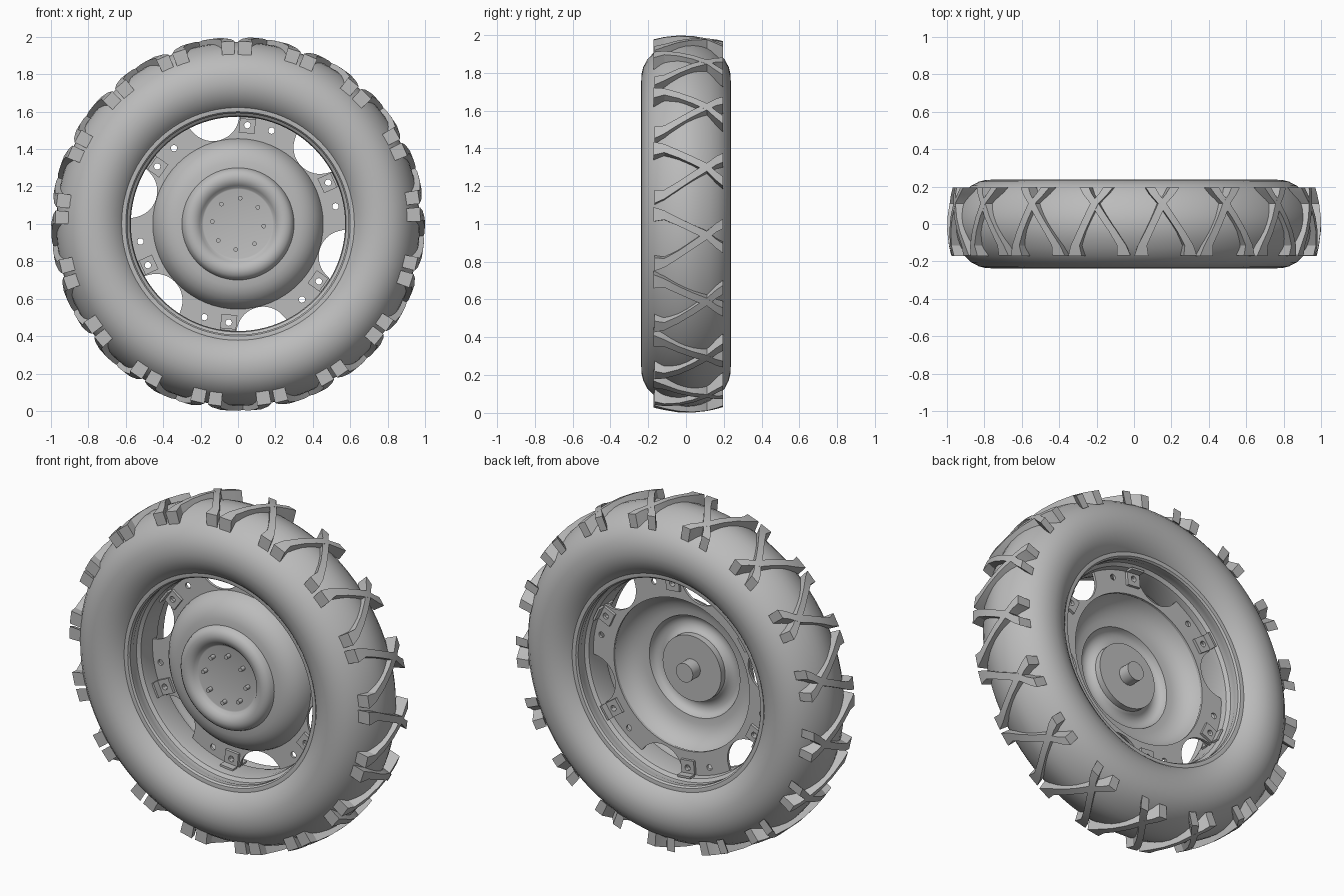
import bpy, bmesh, math
from mathutils import Matrix, Vector

cube = bpy.data.objects.get("Cube")
if cube:
    bpy.data.objects.remove(cube)

GREY = (0.5, 0.5, 0.5, 1)
grey = bpy.data.materials.new("plain_grey")
grey.use_nodes = True
grey.diffuse_color = GREY
grey.node_tree.nodes["Principled BSDF"].inputs["Base Color"].default_value = GREY

LUGS, SPOKES = 17, 6


def polar(a, r, y):
    """Point on the wheel: angle runs from the top towards +x."""
    return Vector((r * math.sin(a), y, 1 + r * math.cos(a)))


def finish(name, bm, smooth=None):
    bmesh.ops.recalc_face_normals(bm, faces=bm.faces)
    mesh = bpy.data.meshes.new(name)
    bm.to_mesh(mesh)
    bm.free()
    ob = bpy.data.objects.new(name, mesh)
    bpy.context.collection.objects.link(ob)
    mesh.materials.append(grey)
    if smooth:
        bpy.ops.object.select_all(action='DESELECT')
        ob.select_set(True)
        bpy.context.view_layer.objects.active = ob
        bpy.ops.object.shade_smooth_by_angle(angle=math.radians(smooth))
    return ob


def lathe(name, profile, segs=96, smooth=35):
    """Turn a closed loop of (radius, y) points around the axle."""
    bm = bmesh.new()
    rings = []
    for r, y in profile:
        if r == 0:
            rings.append([bm.verts.new(polar(0, 0, y))] * segs)
        else:
            rings.append([bm.verts.new(polar(math.tau * i / segs, r, y)) for i in range(segs)])
    for a, b in zip(rings, rings[1:] + rings[:1]):
        if a[0] == a[1] and b[0] == b[1]:
            continue  # both points lie on the axle
        for i in range(segs):
            j = (i + 1) % segs
            bm.faces.new(list(dict.fromkeys((a[i], a[j], b[j], b[i]))))
    return finish(name, bm, smooth)


def mirrored(half):
    return half + [(r, -y) for r, y in reversed(half) if y != 0]


def add_box(bm, a, r, y, size):
    """Box with size (tangential, axial, radial) at a wheel position."""
    m = Matrix.Translation(polar(a, r, y)) @ Matrix.Rotation(a, 4, 'Y')
    bmesh.ops.create_cube(bm, size=1, matrix=m @ Matrix.Diagonal((*size, 1)))


def add_cylinder(bm, a, r, y, radius, depth, segs=16):
    m = Matrix.Translation(polar(a, r, y)) @ Matrix.Rotation(math.pi / 2, 4, 'X')
    bmesh.ops.create_cone(bm, cap_ends=True, segments=segs, radius1=radius,
                          radius2=radius, depth=depth, matrix=m)


# Tyre carcass
lathe("tyre", mirrored([(.605, .14), (.615, .16), (.64, .188), (.67, .211), (.71, .23),
                        (.75, .237), (.79, .236), (.83, .226), (.87, .205), (.905, .172),
                        (.935, .13), (.957, .08), (.968, .04), (.972, 0)]))

# Tread lugs: two crossing arms per unit, (offset, y, half width), ending in a broad foot
left_arm = [(.07, .195, .026), (.045, .16, .024), (0, .11, .022), (-.035, .035, .021),
            (-.07, -.04, .021), (-.105, -.115, .024), (-.11, -.172, .038)]
right_arm = [(-.06, .195, .026), (-.04, .16, .024), (0, .11, .022), (.05, .035, .021),
             (.1, -.04, .021), (.145, -.115, .024), (.155, -.168, .036)]
bm = bmesh.new()
for k in range(LUGS):
    base = math.radians(8.8) + math.tau * k / LUGS
    for arm in (left_arm, right_arm):
        rows = []
        for t, y, w in arm:
            top, bottom = 1.0 - 0.8 * y * y, 0.955 - 1.7 * y * y
            rows.append([bm.verts.new(polar(base + (t + s * w) / .97, r, y))
                         for s, r in ((-1, bottom), (-1, top), (1, top), (1, bottom))])
        for a, b in zip(rows, rows[1:]):
            for i in range(4):
                j = (i + 1) % 4
                bm.faces.new((a[i], a[j], b[j], b[i]))
        bm.faces.new(rows[0])
        bm.faces.new(rows[-1])
finish("tread_lugs", bm, 20)

# Rim barrel with stepped bead seats
inner = mirrored([(.612, .168), (.6, .166), (.592, .155), (.592, .13), (.598, .115),
                  (.596, .09), (.578, .075), (.573, .05), (.573, 0)])
outer = [(r + .014, y) for r, y in reversed(inner)]
lathe("rim_barrel", inner + outer)

# Bolt-hole cutter for spokes and brackets
TAB, HOLE = math.radians(5.4), math.radians(19.8)
bm = bmesh.new()
for k in range(SPOKES):
    for a in (TAB, HOLE):
        add_cylinder(bm, a + math.tau * k / SPOKES, .53, .03, .017, .2)
cutter = finish("bolt_hole_cutter", bm)
cutter.hide_render = True
cutter.hide_viewport = True


def drill(ob):
    mod = ob.modifiers.new("bolt_holes", 'BOOLEAN')
    mod.operation, mod.solver, mod.object = 'DIFFERENCE', 'EXACT', cutter


# Spoke plate: ring with scalloped windows around its edge
def plate_radius(a):
    step = math.tau / SPOKES
    d = (a - math.radians(47) + step / 2) % step - step / 2
    c, rad = .6, .142
    root = rad ** 2 - (c * math.sin(d)) ** 2
    return min(.576, c * math.cos(d) - math.sqrt(root)) if root > 0 else .576


N = 360
bm = bmesh.new()
rings = [[bm.verts.new(polar(math.tau * i / N, r or plate_radius(math.tau * i / N), y))
          for i in range(N)] for r, y in ((.44, .025), (None, .025), (None, .04), (.44, .04))]
for a, b in zip(rings, rings[1:] + rings[:1]):
    for i in range(N):
        j = (i + 1) % N
        bm.faces.new((a[i], a[j], b[j], b[i]))
drill(finish("spoke_plate", bm, 35))

# Bolted brackets on both sides of the plate, with feet along the barrel
tabs, feet = bmesh.new(), bmesh.new()
for k in range(SPOKES):
    a = TAB + math.tau * k / SPOKES
    for y, out in ((.016, -1), (.049, 1)):
        add_box(tabs, a, .525, y, (.085, .016, .076))
        add_box(feet, a, .567, y + out * .028, (.085, .04, .012))
drill(finish("bracket_tabs", tabs))
finish("bracket_feet", feet)

# Pressed dish: sheet with an outer shoulder, a raised bead and a recessed face
front = [(.456, .026), (.45, .005), (.43, -.03), (.405, -.058), (.37, -.079), (.335, -.089),
         (.3, -.092), (.292, -.115), (.275, -.131), (.25, -.138), (.225, -.133),
         (.205, -.119), (.192, -.102), (.185, -.1), (0, -.1)]
back = [(max(r - .006, 0), y + .012) for r, y in reversed(front)]
lathe("hub_dish", front + back, segs=64, smooth=40)

# Rear hub flange and axle stub
lathe("hub_flange", [(0, -.092), (.19, -.092), (.19, -.055), (0, -.055)], segs=48)
lathe("axle_stub", [(0, -.06), (.055, -.06), (.055, .015), (0, .015)], segs=24)

# Wheel studs
bm = bmesh.new()
for k in range(8):
    add_cylinder(bm, math.radians(5) + math.tau * k / 8, .138, -.112, .012, .036, 12)
finish("wheel_studs", bm, 35)
